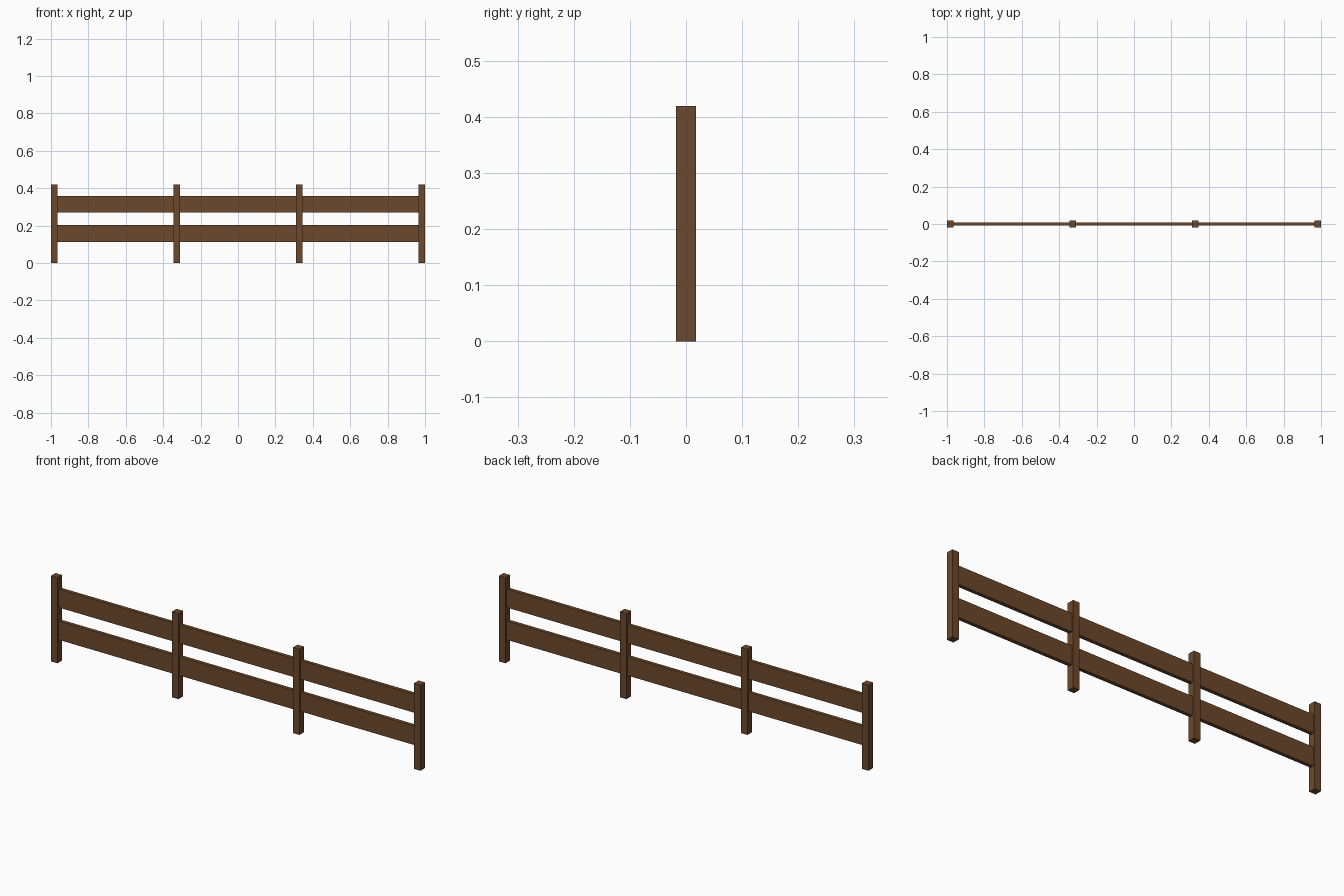
import bpy

if "Cube" in bpy.data.objects:
    bpy.data.objects.remove(bpy.data.objects["Cube"])

wood = bpy.data.materials.new("brown_wood")
wood.diffuse_color = (0.15, 0.066, 0.025, 1)
wood.use_nodes = True
wood.node_tree.nodes["Principled BSDF"].inputs["Base Color"].default_value = wood.diffuse_color


def box(name, center, size):
    bpy.ops.mesh.primitive_cube_add(size=1, location=center)
    ob = bpy.context.object
    ob.name = name
    ob.scale = size
    bpy.ops.object.transform_apply(location=False, rotation=False, scale=True)
    ob.data.materials.append(wood)
    return ob


POST = 0.035
HEIGHT = 0.419
SPAN = 2 - POST

# Four evenly spaced square posts
for i in range(4):
    x = -SPAN / 2 + i * SPAN / 3
    box(f"post_{i + 1}", (x, 0, HEIGHT / 2), (POST, POST, HEIGHT))

# Two flat rails running through the posts
for name, low, high in (("lower_rail", 0.112, 0.204), ("upper_rail", 0.27, 0.36)):
    box(name, (0, 0, (low + high) / 2), (SPAN, 0.018, high - low))
